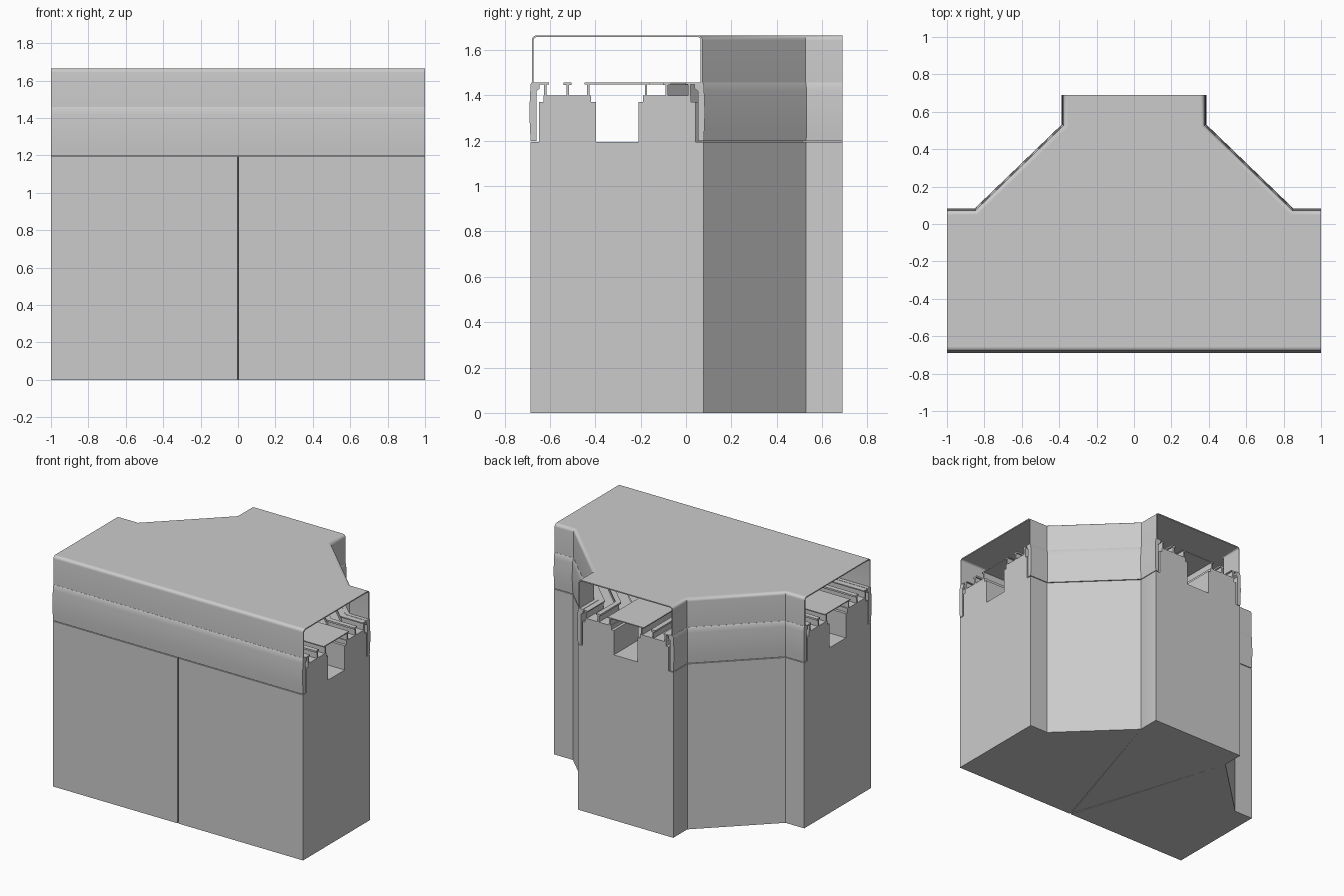
import bpy, bmesh, math
from mathutils import Vector

cube = bpy.data.objects.get("Cube")
if cube:
    bpy.data.objects.remove(cube, do_unlink=True)

grey = bpy.data.materials.new("light_grey")
grey.use_nodes = True
GREY = (0.6, 0.6, 0.6, 1)
grey.diffuse_color = GREY
grey.node_tree.nodes["Principled BSDF"].inputs["Base Color"].default_value = GREY

FRONT, BACK, END, HALF = -0.685, 0.078, 0.69, 0.3815
MID = (FRONT + BACK) / 2

# The three long walls of the T-shaped plan, counter-clockwise
front_path = [(-1, FRONT), (1, FRONT)]
left_path = [(1, BACK), (0.85, BACK), (HALF, 0.53), (HALF, END)]
right_path = [(-x, y) for x, y in reversed(left_path)]
WALLS = {"front": front_path, "left": left_path, "right": right_path}


def offset(path, d):
    """Shift a path sideways by d, inwards, with mitred corners."""
    pts = [Vector(p) for p in path]
    normals = []
    for a, b in zip(pts, pts[1:]):
        t = (b - a).normalized()
        normals.append(Vector((-t.y, t.x)))
    out = []
    for i, p in enumerate(pts):
        n1, n2 = normals[max(i - 1, 0)], normals[min(i, len(normals) - 1)]
        out.append(p + (n1 + n2) * (d / (1 + n1.dot(n2))))
    return out


def make(name, bm):
    bmesh.ops.recalc_face_normals(bm, faces=bm.faces)
    mesh = bpy.data.meshes.new(name)
    bm.to_mesh(mesh)
    bm.free()
    mesh.materials.append(grey)
    ob = bpy.data.objects.new(name, mesh)
    bpy.context.collection.objects.link(ob)
    bpy.ops.object.select_all(action='DESELECT')
    ob.select_set(True)
    bpy.context.view_layer.objects.active = ob
    bpy.ops.object.shade_smooth_by_angle(angle=math.radians(30))
    return ob


def sweep(name, path, profile):
    """Carry a closed (inset, height) profile along a path."""
    bm = bmesh.new()
    rows = []
    for d, z in profile:
        rows.append([bm.verts.new((p.x, p.y, z)) for p in offset(path, d)])
    for r, s in zip(rows, rows[1:] + rows[:1]):
        for i in range(len(path) - 1):
            bm.faces.new((r[i], r[i + 1], s[i + 1], s[i]))
    for k in (0, -1):
        bm.faces.new([r[k] for r in rows])
    return make(name, bm)


def prism(name, outline, z0, z1):
    bm = bmesh.new()
    low, high = ([bm.verts.new((p[0], p[1], z)) for p in outline] for z in (z0, z1))
    bm.faces.new(low)
    bm.faces.new(high)
    n = len(low)
    for i in range(n):
        j = (i + 1) % n
        bm.faces.new((low[i], low[j], high[j], high[i]))
    return make(name, bm)


def rect(d0, d1, z0, z1):
    return [(d0, z0), (d1, z0), (d1, z1), (d0, z1)]


# Lower body: two side blocks and a wedge running to the back
BODY_TOP = 1.195
side = [(0.003, FRONT), (1, FRONT), (1, BACK), (0.85, BACK), (HALF, 0.53)]
prism("left_block", side, 0, BODY_TOP)
prism("right_block", [(-x, y) for x, y in reversed(side)], 0, BODY_TOP)
prism("back_block", [(0, FRONT + 0.01), (HALF, 0.53), (HALF, END),
                     (-HALF, END), (-HALF, 0.53)], 0, BODY_TOP)

# Profiles swept along every wall
ridge = [(0.037, 1.19), (0.037, 1.37), (0.057, 1.37), (0.057, 1.4),
         (0.267, 1.4), (0.267, 1.37), (0.287, 1.37), (0.287, 1.19)]
bulge = [(-0.005 * math.sin(math.pi * k / 8), 1.2 + 0.25 * k / 8) for k in range(9)]
panel = bulge + [(0.004, 1.458), (0.04, 1.458), (0.04, 1.43), (0.026, 1.42), (0.026, 1.2)]

TOP, SKIN, R = 1.665, 0.008, 0.022
arc = [math.radians(15 * k) for k in range(7)]
cx, cz = 0.005 + R, TOP - R
outer = [(cx - R * math.cos(a), cz + R * math.sin(a)) for a in arc]
inner = [(cx - (R - SKIN) * math.cos(a), cz + (R - SKIN) * math.sin(a)) for a in reversed(arc)]
cover = [(0.005, 1.458)] + outer + inner + [(0.005 + SKIN, 1.458)]

for wall, path in WALLS.items():
    sweep(wall + "_ridge", path, ridge)
    sweep(wall + "_panel", path, panel)
    sweep(wall + "_cover_wall", path, cover)
    # Outer ledge on its stem, and the T-shaped rail
    sweep(wall + "_ledge", path, rect(0.03, 0.08, 1.448, 1.456))
    sweep(wall + "_ledge_stem", path, rect(0.058, 0.07, 1.4, 1.448))
    sweep(wall + "_rail_head", path, rect(0.145, 0.18, 1.446, 1.458))
    sweep(wall + "_rail_stem", path, rect(0.157, 0.168, 1.4, 1.446))

# Roof sheet between the rounded cover walls
roof = [p for path in WALLS.values() for p in offset(path, cx)]
prism("roof", roof, TOP - SKIN, TOP)

# Channel lids and their supports
for s in (-1, 1):
    tag = "front" if s < 0 else "back"
    y = MID + s * 0.127
    sweep(tag + "_lid_stem", [(-1, y), (1, y)], rect(-0.005, 0.005, 1.4, 1.45))
    x = s * 0.127
    sweep(("right" if s < 0 else "left") + "_lid_stem", [(x, 0.1), (x, END)],
          rect(-0.005, 0.005, 1.4, 1.45))
sweep("main_lid", [(-1, MID), (1, MID)], rect(-0.145, 0.145, 1.449, 1.456))
sweep("back_lid", [(0, MID + 0.145), (0, END)], rect(-0.145, 0.145, 1.449, 1.456))
